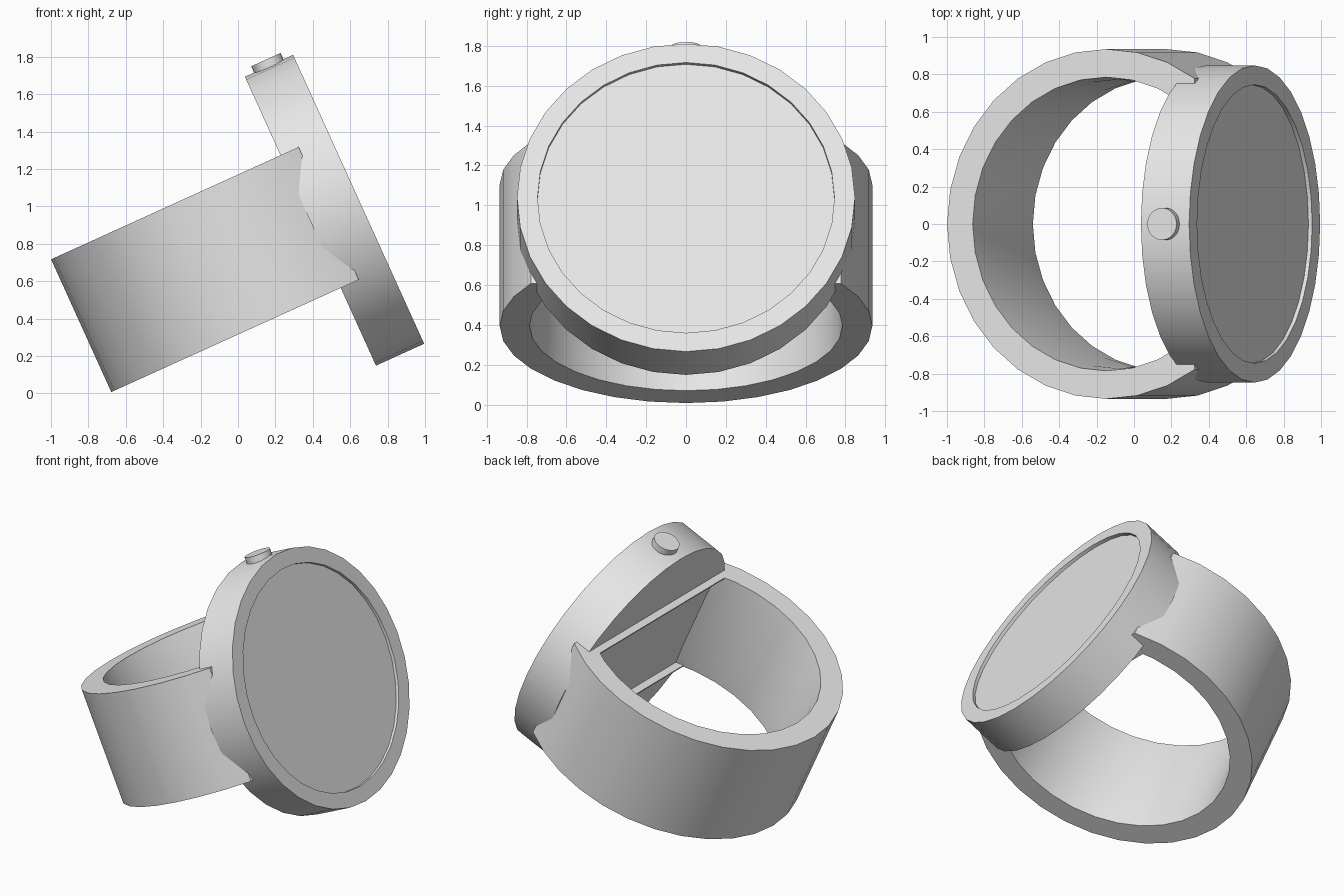
import bpy, bmesh
from math import radians, sin, cos, pi
from mathutils import Matrix

cube = bpy.data.objects.get("Cube")
if cube:
    bpy.data.objects.remove(cube, do_unlink=True)

# One grey for the whole watch
grey = bpy.data.materials.new("light grey")
grey.use_nodes = True
colour = (0.8, 0.8, 0.8, 1)
grey.diffuse_color = colour
grey.node_tree.nodes["Principled BSDF"].inputs["Base Color"].default_value = colour

# The watch is built upright around the dial face centre, then leaned back
LEAN = Matrix.Translation((0.645, 0, 1.038)) @ Matrix.Rotation(radians(-24.4), 4, 'Y')
FACE_FORWARD = Matrix.Rotation(pi / 2, 4, 'Y')


def finish(name, bm, matrix=Matrix()):
    bmesh.ops.transform(bm, matrix=LEAN @ matrix, verts=bm.verts)
    bmesh.ops.recalc_face_normals(bm, faces=bm.faces)
    mesh = bpy.data.meshes.new(name)
    bm.to_mesh(mesh)
    bm.free()
    mesh.materials.append(grey)
    obj = bpy.data.objects.new(name, mesh)
    bpy.context.collection.objects.link(obj)
    bpy.ops.object.select_all(action='DESELECT')
    obj.select_set(True)
    bpy.context.view_layer.objects.active = obj
    bpy.ops.object.shade_smooth_by_angle(angle=radians(30))
    return obj


def lathe(profile, sides=32, closed=False):
    """Turn (radius, height) points around z; open profiles get flat caps."""
    bm = bmesh.new()
    rings = [[bm.verts.new((r * cos(2 * pi * i / sides), r * sin(2 * pi * i / sides), h))
              for i in range(sides)] for r, h in profile]
    pairs = list(zip(rings, rings[1:]))
    if closed:
        pairs.append((rings[-1], rings[0]))
    else:
        bm.faces.new(rings[0])
        bm.faces.new(rings[-1])
    for low, high in pairs:
        for i in range(sides):
            j = (i + 1) % sides
            bm.faces.new((low[i], low[j], high[j], high[i]))
    return bm


# Dial case with a shallow recessed face
finish("dial_case", lathe([(0.848, -0.283), (0.848, 0), (0.745, 0), (0.745, -0.022)]),
       FACE_FORWARD)

# Crown button on the top of the case
finish("crown_button", lathe([(0.086, 0.82), (0.086, 0.885)], 24),
       Matrix.Translation((-0.143, 0, 0)))

# Wide band with a slightly thicker middle, cut flat where it enters the case
band = lathe([(0.935, -0.392), (0.935, 0.387), (0.785, 0.387), (0.773, 0.23),
              (0.773, -0.235), (0.785, -0.392)], closed=True)
bmesh.ops.translate(band, verts=band.verts, vec=(-0.695, 0, 0))
cut = bmesh.ops.bisect_plane(band, geom=band.verts[:] + band.edges[:] + band.faces[:],
                             plane_co=(-0.177, 0, 0), plane_no=(1, 0, 0), clear_outer=True)
rim = [e for e in cut["geom_cut"] if isinstance(e, bmesh.types.BMEdge)]
bmesh.ops.holes_fill(band, edges=rim)
finish("band", band)

# Thin rails across the back of the case, joining the band ends
for name, height in (("upper_rail", 0.381), ("lower_rail", -0.386)):
    rail = bmesh.new()
    bmesh.ops.create_cube(rail, size=1)
    bmesh.ops.scale(rail, verts=rail.verts, vec=(0.06, 1.4, 0.012))
    finish(name, rail, Matrix.Translation((-0.3, 0, height)))
